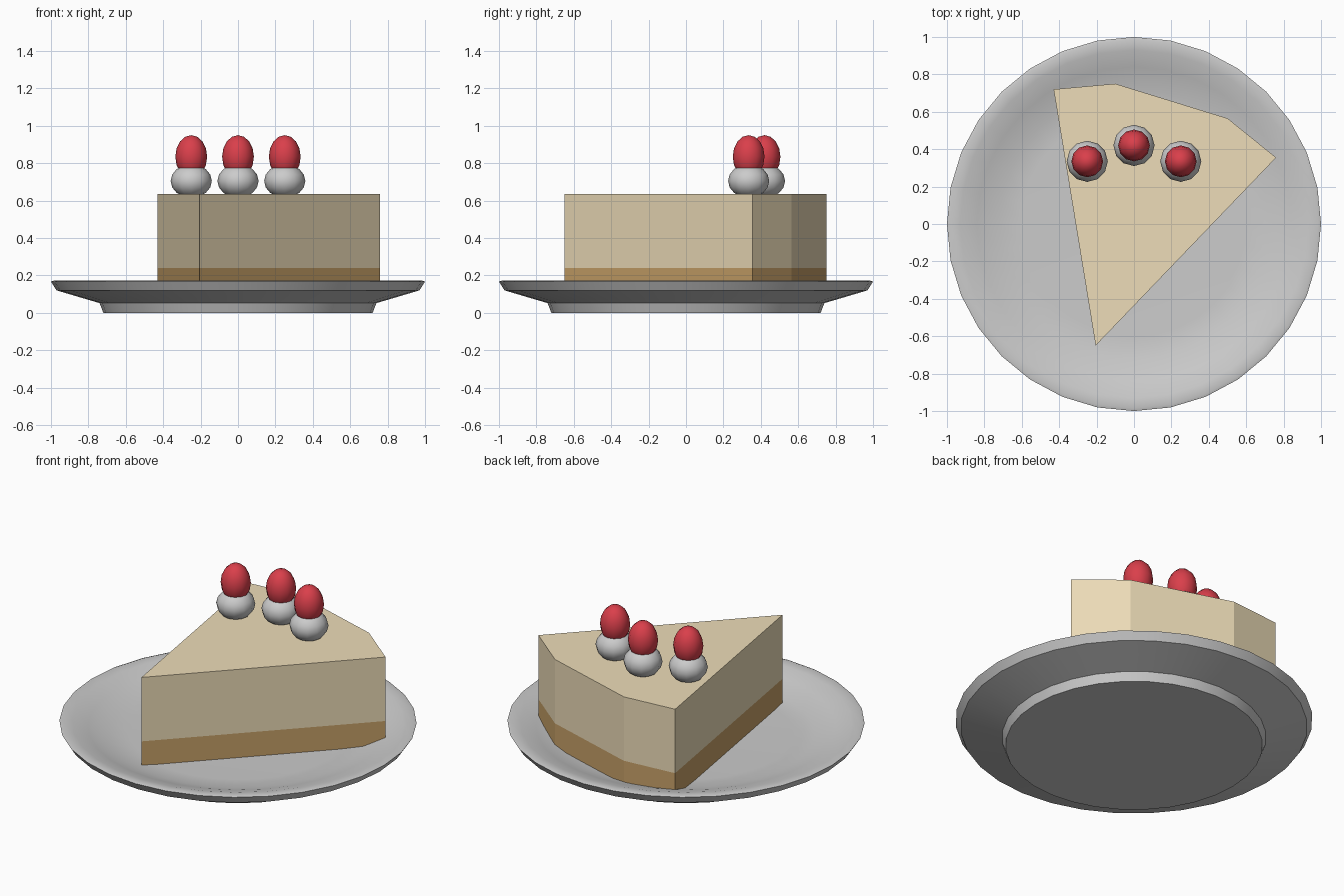
import bpy, bmesh
from math import cos, sin, pi, radians

if "Cube" in bpy.data.objects:
    bpy.data.objects.remove(bpy.data.objects["Cube"])


def material(name, rgb):
    m = bpy.data.materials.new(name)
    m.diffuse_color = (*rgb, 1)
    m.use_nodes = True
    m.node_tree.nodes["Principled BSDF"].inputs["Base Color"].default_value = m.diffuse_color
    return m


def add_object(name, bm, mat=None, smooth=None):
    bmesh.ops.recalc_face_normals(bm, faces=bm.faces)
    mesh = bpy.data.meshes.new(name)
    bm.to_mesh(mesh)
    bm.free()
    ob = bpy.data.objects.new(name, mesh)
    bpy.context.collection.objects.link(ob)
    if mat:
        mesh.materials.append(mat)
    if smooth:
        bpy.ops.object.select_all(action='DESELECT')
        ob.select_set(True)
        bpy.context.view_layer.objects.active = ob
        bpy.ops.object.shade_smooth_by_angle(angle=radians(smooth))
    return ob


def lathe(name, profile, sides, smooth):
    bm = bmesh.new()
    rings = [[bm.verts.new((r * cos(2 * pi * i / sides), r * sin(2 * pi * i / sides), z))
              for i in range(sides)] for r, z in profile]
    for a, b in zip(rings, rings[1:]):
        for i in range(sides):
            j = (i + 1) % sides
            bm.faces.new((a[i], a[j], b[j], b[i]))
    bm.faces.new(rings[0])
    bm.faces.new(rings[-1])
    return add_object(name, bm, None, smooth)


def prism(name, outline, z0, z1, mat):
    bm = bmesh.new()
    face = bm.faces.new([bm.verts.new((x, y, z0)) for x, y in outline])
    ext = bmesh.ops.extrude_face_region(bm, geom=[face], use_keep_orig=True)
    top = [v for v in ext['geom'] if isinstance(v, bmesh.types.BMVert)]
    bmesh.ops.translate(bm, verts=top, vec=(0, 0, z1 - z0))
    return add_object(name, bm, mat)


def ellipsoid(name, centre, r, rz, mat=None):
    bm = bmesh.new()
    bmesh.ops.create_uvsphere(bm, u_segments=12, v_segments=8, radius=1)
    bmesh.ops.scale(bm, verts=bm.verts, vec=(r, r, rz))
    ob = add_object(name, bm, mat, 60)
    ob.location = centre
    return ob


filling = material("filling", (0.85, 0.72, 0.48))
crust = material("crust", (0.58, 0.36, 0.14))
red = material("berry_red", (0.70, 0.05, 0.07))

# Plate: foot, sloping underside, rounded rim and shallow well
lathe("plate", [(0.72, 0), (0.74, 0.052), (0.97, 0.12), (1.0, 0.167), (0.985, 0.172),
                (0.93, 0.165), (0.84, 0.138), (0.72, 0.095), (0.60, 0.09)], 32, 40)

# Wedge of cake: crust layer below the filling
wedge = [(-0.205, -0.65), (0.76, 0.355), (0.5, 0.565), (-0.1, 0.75), (-0.43, 0.72)]
prism("cake_crust", wedge, 0.085, 0.24, crust)
prism("cake_filling", wedge, 0.24, 0.635, filling)

# Cream dollops, each topped with a berry
for i, (x, y) in enumerate([(-0.25, 0.335), (0, 0.42), (0.25, 0.335)], 1):
    ellipsoid(f"cream_{i}", (x, y, 0.705), 0.11, 0.09)
    ellipsoid(f"berry_{i}", (x, y, 0.835), 0.085, 0.115, red)
